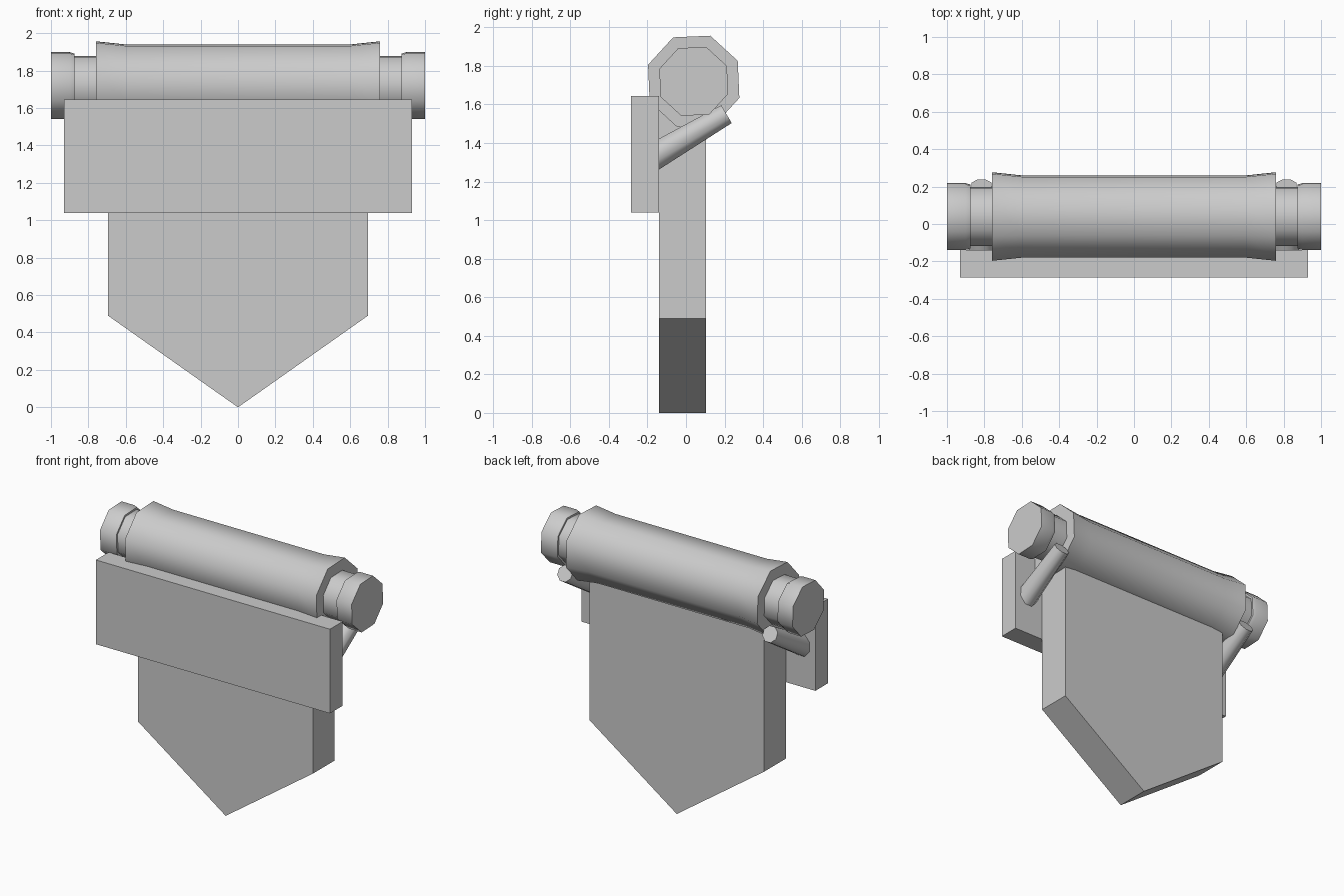
import bpy
import bmesh
import math
from mathutils import Vector

cube = bpy.data.objects.get("Cube")
if cube:
    bpy.data.objects.remove(cube)

GREY = (0.6, 0.6, 0.6, 1.0)
mat = bpy.data.materials.new("plain grey")
mat.use_nodes = True
mat.diffuse_color = GREY
mat.node_tree.nodes["Principled BSDF"].inputs["Base Color"].default_value = GREY


def finish(name, bm, smooth=False):
    bmesh.ops.recalc_face_normals(bm, faces=bm.faces)
    mesh = bpy.data.meshes.new(name)
    bm.to_mesh(mesh)
    bm.free()
    mesh.materials.append(mat)
    obj = bpy.data.objects.new(name, mesh)
    bpy.context.collection.objects.link(obj)
    if smooth:
        bpy.ops.object.select_all(action='DESELECT')
        obj.select_set(True)
        bpy.context.view_layer.objects.active = obj
        bpy.ops.object.shade_smooth_by_angle(angle=math.radians(50))
    return obj


def slab(name, outline, y0, y1):
    """Extrude an (x, z) outline from y0 to y1."""
    bm = bmesh.new()
    face = bm.faces.new([bm.verts.new((x, y0, z)) for x, z in outline])
    ext = bmesh.ops.extrude_face_region(bm, geom=[face])
    verts = [g for g in ext["geom"] if isinstance(g, bmesh.types.BMVert)]
    bmesh.ops.translate(bm, verts=verts, vec=(0, y1 - y0, 0))
    return finish(name, bm)


def lathe(name, centres, radii, side, up, turn):
    """Octagonal rings of the given radii, joined and capped."""
    bm = bmesh.new()
    rings = []
    for c, r in zip(centres, radii):
        angles = [math.radians(turn + 45 * k) for k in range(8)]
        rings.append([bm.verts.new(c + r * (math.cos(a) * side + math.sin(a) * up))
                      for a in angles])
    for a, b in zip(rings, rings[1:]):
        for k in range(8):
            n = (k + 1) % 8
            bm.faces.new((a[k], a[n], b[n], b[k]))
    bm.faces.new(rings[0])
    bm.faces.new(rings[-1])
    return finish(name, bm, smooth=True)


def along_x(name, profile):
    """Part turned about the roller axis from (x, radius) pairs."""
    centres = [Vector((x, 0.04, 1.72)) for x, r in profile]
    return lathe(name, centres, [r for x, r in profile],
                 Vector((0, 1, 0)), Vector((0, 0, 1)), 25)


# Hanging board with pointed lower end
slab("board", [(-0.695, 1.6), (-0.695, 0.49), (0, 0), (0.695, 0.49), (0.695, 1.6)],
     -0.14, 0.105)

# Wide plaque across the front
slab("front_plaque", [(-0.93, 1.04), (0.93, 1.04), (0.93, 1.645), (-0.93, 1.645)],
     -0.285, -0.14)

# Roller with flared ends
along_x("roller", [(-0.76, 0.252), (-0.6, 0.234), (0.6, 0.234), (0.76, 0.252)])

# Necks, end caps and slanted pegs on both ends
for s, label in ((1, "left"), (-1, "right")):
    along_x(label + "_neck", [(s * 0.7, 0.168), (s * 0.89, 0.168)])
    along_x(label + "_end_cap", [(s * 0.875, 0.182), (s * 0.9, 0.19), (s * 1.0, 0.19)])
    start = Vector((s * 0.815, -0.19, 1.315))
    end = Vector((s * 0.815, 0.21, 1.55))
    side = Vector((1, 0, 0))
    up = (end - start).normalized().cross(side)
    lathe(label + "_peg", [start, end], [0.077, 0.058], side, up, 22.5)
